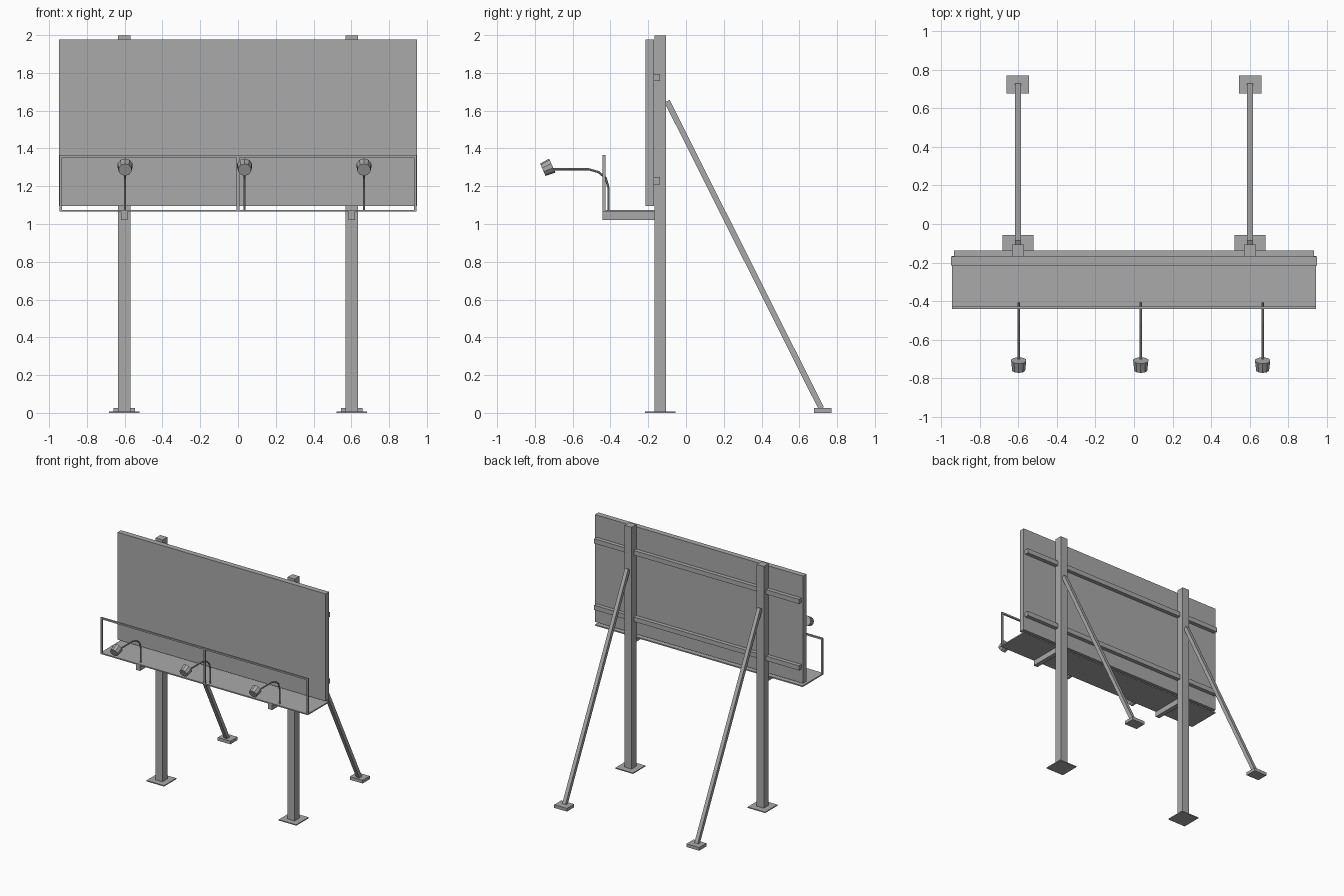
import bpy, bmesh
from math import radians, sin, cos
from mathutils import Matrix, Vector

cube = bpy.data.objects.get("Cube")
if cube:
    bpy.data.objects.remove(cube, do_unlink=True)

steel = bpy.data.materials.new("plain_grey")
steel.use_nodes = True
grey = (0.4, 0.4, 0.4, 1)
steel.diffuse_color = grey
steel.node_tree.nodes["Principled BSDF"].inputs["Base Color"].default_value = grey


def finish(name, bm):
    mesh = bpy.data.meshes.new(name)
    bmesh.ops.recalc_face_normals(bm, faces=bm.faces)
    bm.to_mesh(mesh)
    bm.free()
    mesh.materials.append(steel)
    obj = bpy.data.objects.new(name, mesh)
    bpy.context.collection.objects.link(obj)
    return obj


def box(name, x, y, z):
    """Box from (low, high) pairs on each axis."""
    bm = bmesh.new()
    spans = (x, y, z)
    size = [b - a for a, b in spans]
    mid = [(a + b) / 2 for a, b in spans]
    bmesh.ops.create_cube(bm, size=1, matrix=Matrix.Translation(mid) @ Matrix.Diagonal((*size, 1)))
    return finish(name, bm)


def around(centre, half):
    return (centre - half, centre + half)


def beam(name, start, end, width):
    """Square bar between two points."""
    a, b = Vector(start), Vector(end)
    turn = (b - a).to_track_quat('Z', 'Y').to_matrix().to_4x4()
    bm = bmesh.new()
    bmesh.ops.create_cube(bm, size=1, matrix=Matrix.Translation((a + b) / 2) @ turn
                          @ Matrix.Diagonal((width, width, (b - a).length, 1)))
    return finish(name, bm)


# Sign board with its raised border
box("sign_board", (-0.948, 0.948), (-0.214, -0.169), (1.095, 1.978))
bm = bmesh.new()
bmesh.ops.create_grid(bm, x_segments=1, y_segments=1, size=0.5,
                      matrix=Matrix.Translation((0, -0.224, 1.54))
                      @ Matrix.Rotation(radians(90), 4, 'X')
                      @ Matrix.Diagonal((1.93, 0.92, 1, 1)))
bmesh.ops.inset_region(bm, faces=bm.faces[:], thickness=0.028)
inner = min(bm.faces, key=lambda f: f.calc_area() if all(abs(v.co.x) < 0.95 for v in f.verts) else 9)
bmesh.ops.delete(bm, geom=[inner], context='FACES')
ring = bmesh.ops.extrude_face_region(bm, geom=bm.faces[:])
bmesh.ops.translate(bm, vec=(0, 0.011, 0), verts=[v for v in ring["geom"] if isinstance(v, bmesh.types.BMVert)])
# close the front of the border if the extrusion consumed it
bmesh.ops.holes_fill(bm, edges=[e for e in bm.edges if e.is_boundary], sides=4)
finish("sign_border", bm)

# Stringers behind the board
for label, z in (("lower", 1.229), ("upper", 1.776)):
    box(label + "_stringer", (-0.933, 0.933), (-0.169, -0.137), around(z, 0.019))

# Posts, braces, feet and walkway brackets
for side, x in (("right", -0.602), ("left", 0.602)):
    box(side + "_post", around(x, 0.032), (-0.168, -0.106), (0, 1.998))
    box(side + "_post_plate", around(x, 0.08), (-0.216, -0.056), (0, 0.008))
    beam(side + "_brace", (x, -0.1, 1.65), (x, 0.716, 0.024), 0.03)
    box(side + "_brace_foot", around(x, 0.058), (0.678, 0.771), (0, 0.026))
    box(side + "_walkway_bracket", around(x, 0.018), (-0.441, -0.167), (1.021, 1.066))

# Walkway and railing
box("walkway", (-0.945, 0.945), (-0.441, -0.167), (1.065, 1.075))
box("top_rail", (-0.945, 0.945), (-0.441, -0.427), (1.352, 1.365))
for label, x in (("right", -0.938), ("middle", 0), ("left", 0.938)):
    box(label + "_rail_post", around(x, 0.007), (-0.441, -0.427), (1.07, 1.36))

# Floodlights on bent arms
arm_path = [(-0.41, 1.07), (-0.41, 1.19), (-0.425, 1.243), (-0.463, 1.275), (-0.516, 1.29), (-0.715, 1.29)]
tilt = radians(24)
for label, x in (("right", -0.598), ("middle", 0.035), ("left", 0.667)):
    bm = bmesh.new()
    rings = []
    for i, (y, z) in enumerate(arm_path):
        before = Vector(arm_path[max(i - 1, 0)])
        after = Vector(arm_path[min(i + 1, len(arm_path) - 1)])
        d = (after - before).normalized()
        ring = []
        for k in range(8):
            a = radians(45 * k)
            off = 0.006 * sin(a)
            ring.append(bm.verts.new((x + 0.006 * cos(a), y - d.y * off, z + d.x * off)))
        rings.append(ring)
    for r, s in zip(rings, rings[1:]):
        for k in range(8):
            bm.faces.new((r[k], r[k - 1], s[k - 1], s[k]))
    bm.faces.new(rings[0])
    bm.faces.new(rings[-1])
    finish(label + "_lamp_arm", bm)

    bm = bmesh.new()
    bmesh.ops.create_cone(bm, cap_ends=True, segments=10, radius1=0.041, radius2=0.035, depth=0.055,
                          matrix=Matrix.Translation((x, -0.733, 1.298))
                          @ Matrix.Rotation(radians(90) + tilt, 4, 'X'))
    finish(label + "_lamp_head", bm)
